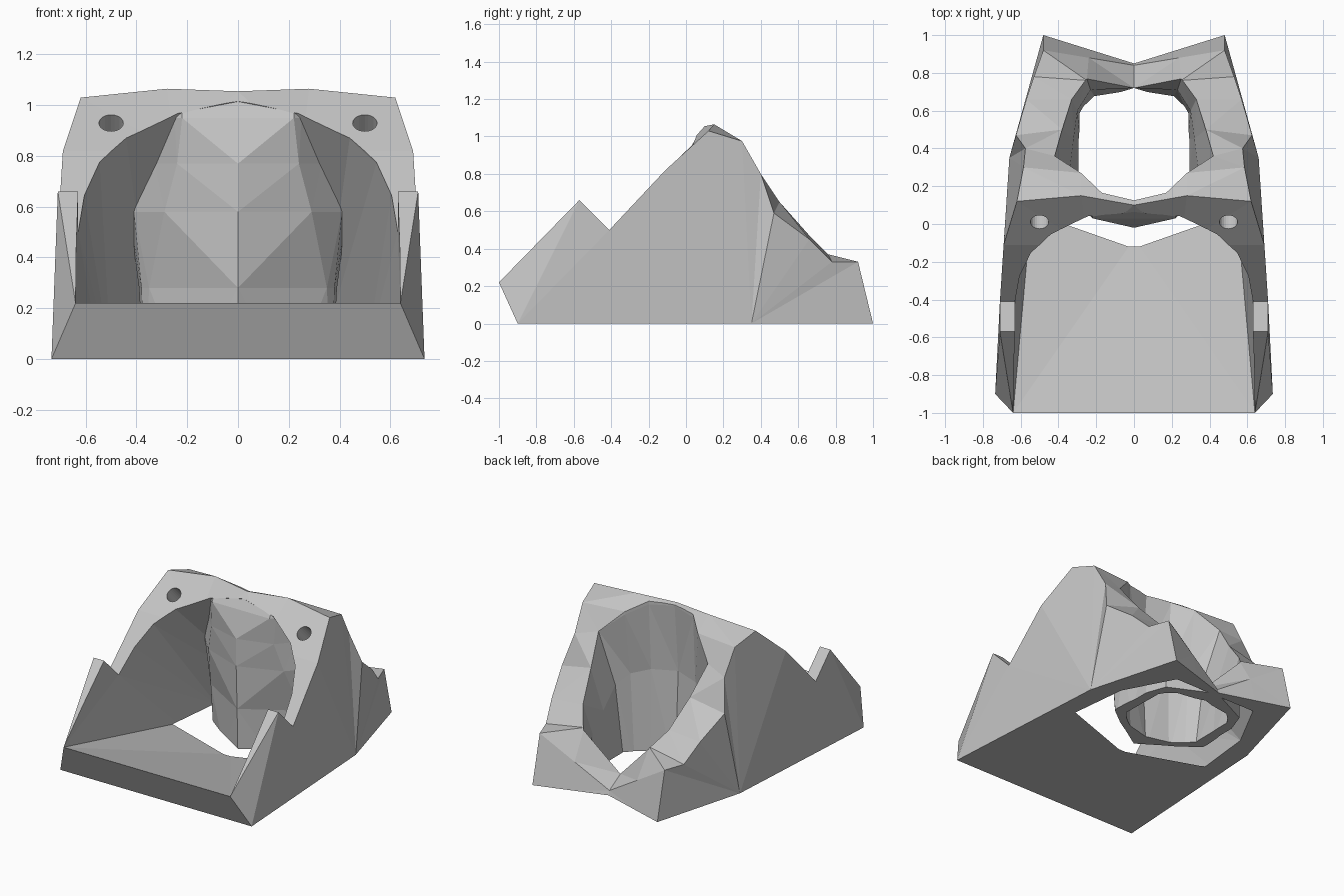
import bpy, bmesh
from mathutils import Vector, Matrix

cube = bpy.data.objects.get("Cube")
if cube:
    bpy.data.objects.remove(cube, do_unlink=True)

grey = bpy.data.materials.new("plain grey")
grey.use_nodes = True
grey.diffuse_color = (0.55, 0.55, 0.55, 1)
grey.node_tree.nodes["Principled BSDF"].inputs["Base Color"].default_value = (0.55, 0.55, 0.55, 1)


def finish(name, bm):
    bmesh.ops.recalc_face_normals(bm, faces=bm.faces)
    mesh = bpy.data.meshes.new(name)
    bm.to_mesh(mesh)
    bm.free()
    mesh.materials.append(grey)
    obj = bpy.data.objects.new(name, mesh)
    bpy.context.collection.objects.link(obj)
    return obj


def skin(bm, loops):
    """Bridge neighbouring closed loops with quads and return their vertices."""
    rows = [[bm.verts.new(p) for p in loop] for loop in loops]
    n = len(rows[0])
    for a, b in zip(rows, rows[1:]):
        for i in range(n):
            j = (i + 1) % n
            bm.faces.new((a[i], a[j], b[j], b[i]))
    return rows


def flip(points):
    return [(-p[0], *p[1:]) for p in points]


def ring(half):
    """Close a half outline that starts and ends on x = 0."""
    return half + flip(half[-2:0:-1])


def cut(target, cutter):
    mod = target.modifiers.new("cut", 'BOOLEAN')
    mod.operation = 'DIFFERENCE'
    mod.solver = 'EXACT'
    mod.object = cutter
    bpy.ops.object.select_all(action='DESELECT')
    bpy.context.view_layer.objects.active = target
    target.select_set(True)
    bpy.ops.object.modifier_apply(modifier=mod.name)
    bpy.data.objects.remove(cutter, do_unlink=True)


# Outer body: side outline, mid rib and centre rib
side = [(.735, -.9, 0), (.64, -1, .22), (.71, -.57, .66), (.71, -.41, .5),
        (.69, -.11, .82), (.62, .12, 1.03), (.585, .3, .975), (.575, .4, .8),
        (.625, .47, .59), (.57, .66, .45), (.53, .78, .33), (.48, .92, .33),
        (.48, 1, 0), (.66, .35, 0)]
front = [(y, z) for x, y, z in side[:5]]
mid = [(.25, y, z) for y, z in front] + [
    (.28, .15, 1.065), (.28, .27, .98), (.42, .36, .84), (.38, .5, .65),
    (.33, .66, .47), (.25, .76, .37), (.24, .88, .18), (.24, .925, 0), (.25, .35, 0)]
centre = [(0, y, z) for y, z in front] + [
    (0, .1, 1.055), (0, .14, 1.04), (0, .36, .8), (0, .5, .6),
    (0, .62, .35), (0, .72, .1), (0, .84, .03), (0, .85, 0), (0, .35, 0)]
bm = bmesh.new()
rows = skin(bm, [flip(side), flip(mid), centre, mid, side])
for cap in (rows[0], rows[-1]):
    bm.faces.new(cap[:3])
    bm.faces.new((cap[0], cap[2], cap[3]))
    bm.faces.new((cap[-1], cap[0], cap[3]))
    for a, b in zip(cap[3:-2], cap[4:-1]):
        bm.faces.new((cap[-1], a, b))
bmesh.ops.triangulate(bm, faces=bm.faces)
body = finish("bracket_body", bm)

# Outside of the central duct
heights = {
    1.15: [(0, .14), (.22, .14), (.28, .18), (.44, .36)],
    .95: [(0, .03), (.22, .03), (.25, .06), (.44, .36)],
    .77: [(0, -.02), (.24, .05), (.33, .15), (.46, .36)],
    .58: [(0, -.02), (.29, .09), (.41, .22), (.43, .36)],
    .28: [(0, -.01), (.35, .2), (.38, .24), (.39, .36)],
    -.1: [(0, 0), (.2, .13), (.37, .26), (.36, .4)]}
back = [(.36, .55), (.31, .69), (0, .84)]
bm = bmesh.new()
rows = skin(bm, [ring([(x, y, z) for x, y in pts + back]) for z, pts in heights.items()])
bm.faces.new(rows[0])
bm.faces.new(rows[-1])
bmesh.ops.triangulate(bm, faces=bm.faces)
duct_outside = finish("duct_outside", bm)

# Front cavity: arch opening pushed outward, ramp floor and bottom hole
arch = [(.63, -.41), (.605, -.27), (.545, -.145), (.44, -.05), (.24, .045), (0, .08)]
points = []
for x, y in arch:
    z = .5 + 1.02 * (y + .41)
    points += [(x, y, z), (x, y - .7, z + .7)]
points += [(.64, -1, .22), (.65, -1.4, .32), (0, -.08, -.01), (.54, .11, -.01),
           (.5, .48, -.01), (.32, .82, -.01)]
bm = bmesh.new()
for p in points + flip([p for p in points if p[0] > 0]):
    bm.verts.new(p)
hull = bmesh.ops.convex_hull(bm, input=bm.verts)
loose = list({v for v in hull["geom_interior"] + hull["geom_unused"]
              if isinstance(v, bmesh.types.BMVert)})
bmesh.ops.delete(bm, geom=loose, context='VERTS')
cavity = finish("front_cavity", bm)
cut(cavity, duct_outside)
cut(body, cavity)

# Inside of the duct, opening on the back slope and passing through the bottom
rim = [(0, .125, 1.04), (.17, .165, 1.02), (.28, .27, .96), (.42, .36, .84),
       (.38, .5, .64), (.33, .66, .47), (.25, .77, .36), (0, .72, .1)]
waist = [(0, .085), (.17, .14), (.28, .21), (.34, .29), (.32, .45), (.3, .6), (.23, .71), (0, .72)]
foot = [(0, .12), (.16, .16), (.24, .22), (.285, .27), (.285, .45), (.285, .58), (.2, .66), (0, .72)]
bm = bmesh.new()
rows = skin(bm, [
    ring([(x, y, 1.4) for x, y, z in rim]),
    ring(rim),
    ring([(x, y, r[2] * .55) for (x, y), r in zip(waist, rim)]),
    ring([(x, y, -.1) for x, y in foot])])
bm.faces.new(rows[0])
bm.faces.new(rows[-1])
bmesh.ops.triangulate(bm, faces=bm.faces)
cut(body, finish("duct_inside", bm))

# Two screw holes square to the sloped plate
tilt = Vector((0, -1, 1)).to_track_quat('Z', 'Y').to_matrix().to_4x4()
for s in (-1, 1):
    bm = bmesh.new()
    bmesh.ops.create_cone(bm, cap_ends=True, segments=24, radius1=.048, radius2=.048, depth=.4,
                          matrix=Matrix.Translation((s * .5, .01, .93)) @ tilt)
    cut(body, finish("screw_hole", bm))

for poly in body.data.polygons:
    poly.use_smooth = False
